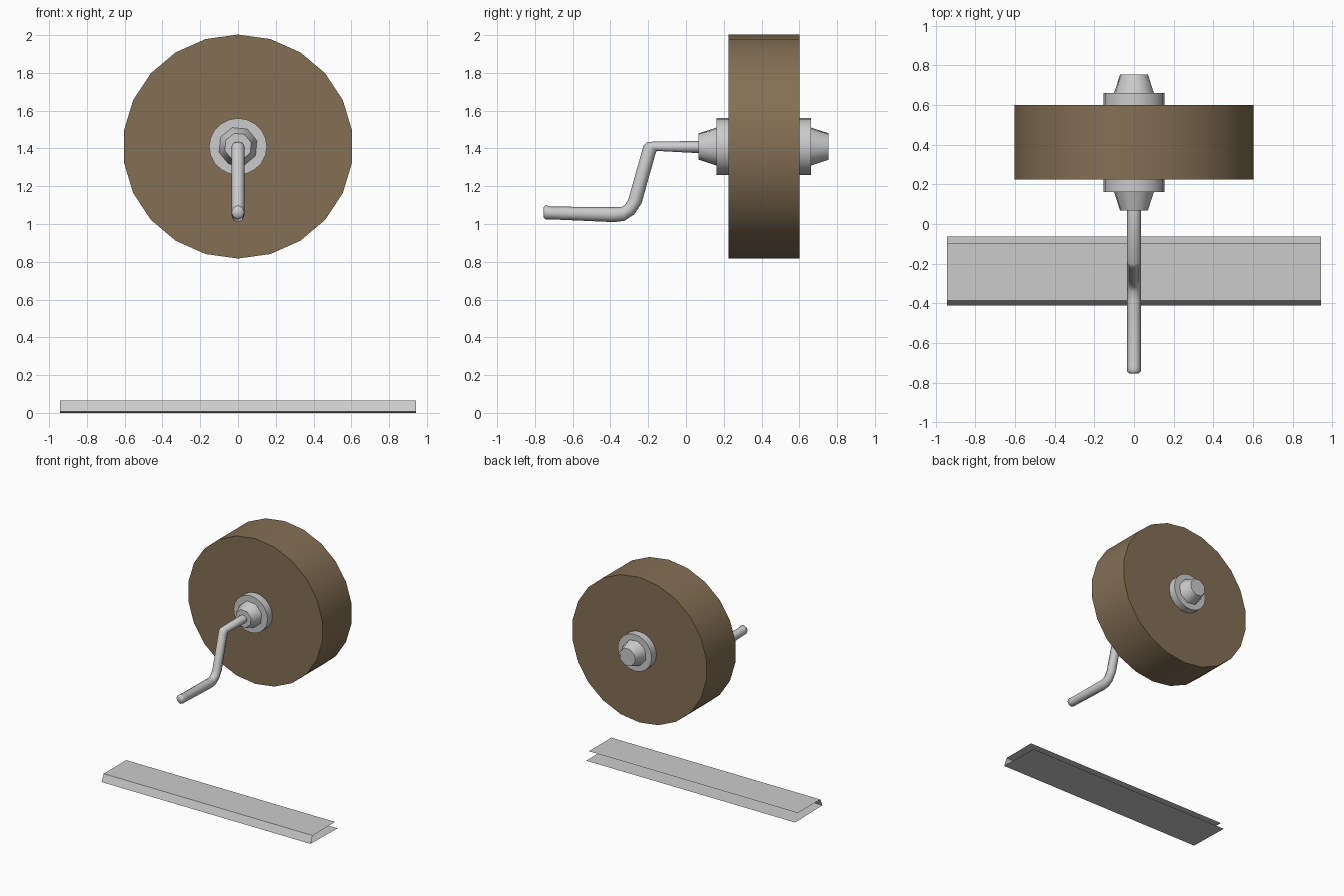
import bpy, bmesh, math
from mathutils import Vector

if "Cube" in bpy.data.objects:
    bpy.data.objects.remove(bpy.data.objects["Cube"])

AXIS_Z = 1.41


def make_object(name, bm, smooth=60, material=None):
    mesh = bpy.data.meshes.new(name)
    bm.to_mesh(mesh)
    bm.free()
    obj = bpy.data.objects.new(name, mesh)
    bpy.context.collection.objects.link(obj)
    if material:
        mesh.materials.append(material)
    bpy.ops.object.select_all(action='DESELECT')
    obj.select_set(True)
    bpy.context.view_layer.objects.active = obj
    bpy.ops.object.shade_smooth_by_angle(angle=math.radians(smooth))
    return obj


def loft(name, rings, sides, start=90, material=None):
    """Skin rings given as (centre, half axis across, half axis up), capped."""
    bm = bmesh.new()
    loops = []
    for centre, across, up in rings:
        angles = [math.radians(start + 360 * i / sides) for i in range(sides)]
        loops.append([bm.verts.new(centre + across * math.cos(a) + up * math.sin(a))
                      for a in angles])
    for a, b in zip(loops, loops[1:]):
        for i in range(sides):
            j = (i + 1) % sides
            bm.faces.new((a[i], a[j], b[j], b[i]))
    bm.faces.new(loops[0])
    bm.faces.new(loops[-1])
    bmesh.ops.recalc_face_normals(bm, faces=bm.faces)
    return make_object(name, bm, material=material)


def turned(name, y_radii, sides, start=90, squash=1.0, material=None):
    rings = [(Vector((0, y, AXIS_Z)), Vector((r, 0, 0)), Vector((0, 0, r * squash)))
             for y, r in y_radii]
    return loft(name, rings, sides, start, material)


# Grinding wheel
brown = bpy.data.materials.new("wheel_brown")
brown.diffuse_color = (0.23, 0.16, 0.09, 1)
brown.use_nodes = True
brown.node_tree.nodes["Principled BSDF"].inputs["Base Color"].default_value = brown.diffuse_color
turned("wheel", [(0.225, 0.61), (0.6, 0.61)], 22, squash=0.972, material=brown)

# Washers and tapered hubs, mirrored about the wheel's mid-plane
mid = 0.4115
for side, s in (("front", -1), ("back", 1)):
    turned(side + "_washer", [(mid + s * 0.185, 0.153), (mid + s * 0.25, 0.153)],
           20, squash=0.98)
    turned(side + "_hub", [(mid + s * 0.25, 0.105), (mid + s * 0.344, 0.073)], 8, start=17)

# Crank handle: upper and lower outline points (y, z) of each ring
outline = [
    ((0.07, 1.44), (0.07, 1.375)),
    ((-0.205, 1.435), (-0.155, 1.387)),
    ((-0.225, 1.415), (-0.162, 1.37)),
    ((-0.305, 1.13), (-0.235, 1.11)),
    ((-0.32, 1.105), (-0.275, 1.05)),
    ((-0.34, 1.09), (-0.325, 1.017)),
    ((-0.38, 1.09), (-0.38, 1.01)),
    ((-0.72, 1.092), (-0.72, 1.025)),
    ((-0.742, 1.1), (-0.742, 1.023)),
    ((-0.755, 1.088), (-0.755, 1.037)),
]
rings = []
for i, (top, bottom) in enumerate(outline):
    t, b = Vector((0, *top)), Vector((0, *bottom))
    width = 0.025 if i == len(outline) - 1 else 0.035
    rings.append(((t + b) / 2, Vector((width, 0, 0)), (t - b) / 2))
loft("crank_handle", rings, 8)

# Folded sheet rail, open at the back
bm = bmesh.new()
profile = [(-0.062, 0.0), (-0.412, 0.007), (-0.385, 0.065), (-0.095, 0.065)]
rows = [[bm.verts.new((x, y, z)) for y, z in profile] for x in (-0.943, 0.943)]
for i in range(3):
    bm.faces.new((rows[0][i], rows[0][i + 1], rows[1][i + 1], rows[1][i]))
bmesh.ops.recalc_face_normals(bm, faces=bm.faces)
for f in bm.faces:
    f.normal_update()
bm.faces.ensure_lookup_table()
if bm.faces[2].normal.z < 0:
    bmesh.ops.reverse_faces(bm, faces=bm.faces)
make_object("sheet_rail", bm, smooth=30)
